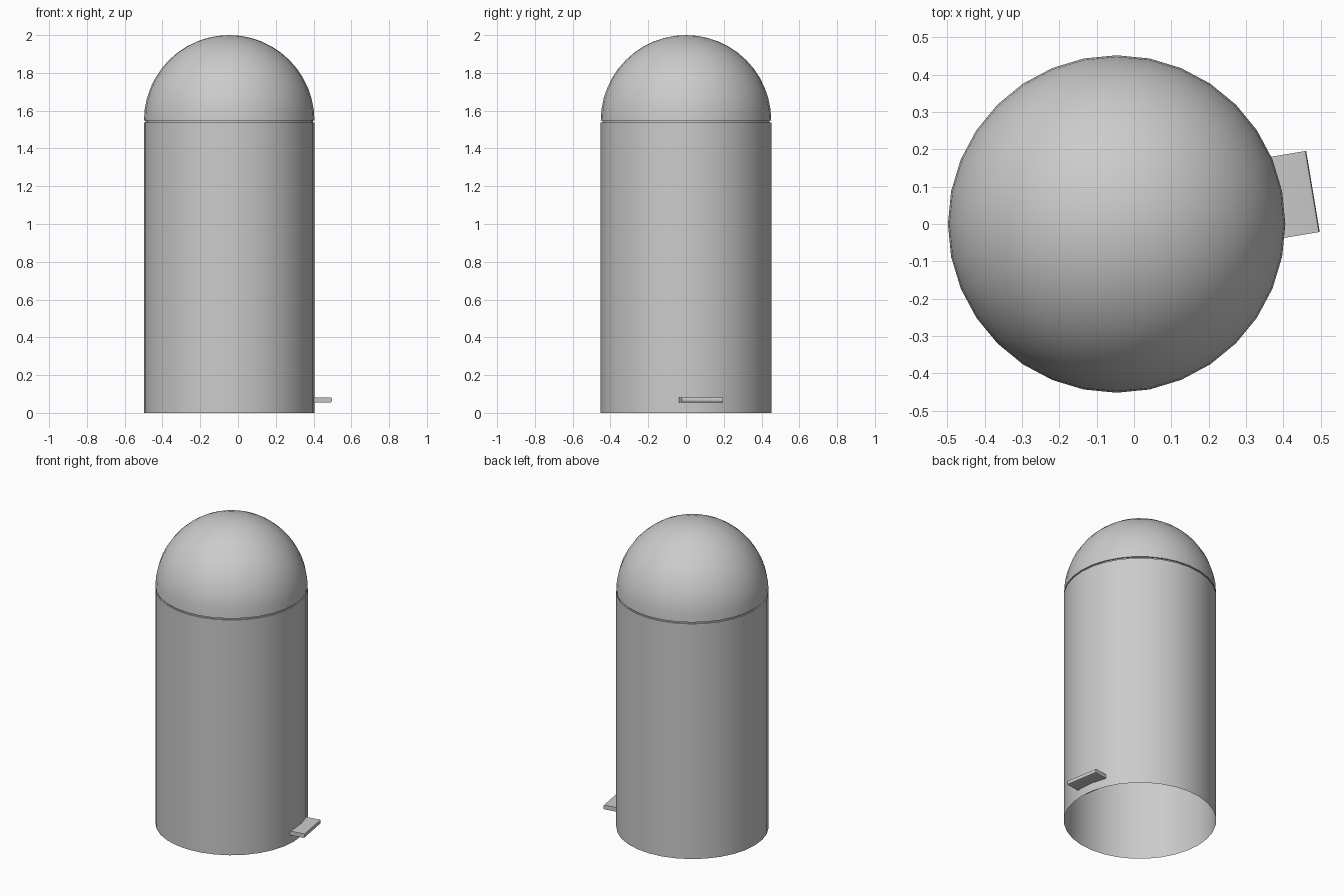
import bpy, bmesh, math
from mathutils import Matrix

if "Cube" in bpy.data.objects:
    bpy.data.objects.remove(bpy.data.objects["Cube"])

CX, R, N = -0.0465, 0.4515, 32


def finish(name, bm, angle=30):
    mesh = bpy.data.meshes.new(name)
    bm.to_mesh(mesh)
    bm.free()
    obj = bpy.data.objects.new(name, mesh)
    bpy.context.collection.objects.link(obj)
    bpy.ops.object.select_all(action='DESELECT')
    obj.select_set(True)
    bpy.context.view_layer.objects.active = obj
    bpy.ops.object.shade_smooth_by_angle(angle=math.radians(angle))
    return obj


def lathe(name, profile):
    """Revolve (radius, height) points, running upward, about the can axis."""
    bm = bmesh.new()
    rings = []
    for r, z in profile:
        if r < 1e-5:
            rings.append([bm.verts.new((CX, 0, z))])
            continue
        rings.append([bm.verts.new((CX + r * math.cos(2 * math.pi * i / N),
                                    r * math.sin(2 * math.pi * i / N), z)) for i in range(N)])
    for a, b in zip(rings, rings[1:]):
        for i in range(N):
            j = (i + 1) % N
            if len(b) == 1:
                bm.faces.new((a[i], a[j], b[0]))
            else:
                bm.faces.new((a[i], a[j], b[j], b[i]))
    return finish(name, bm)


# Open-bottomed body with a small inset rim under the lid
lathe("bin_body", [(R, 0), (R, 1.537), (0.443, 1.537), (0.443, 1.547)])

# Domed lid with a turned-in lower lip
z0 = 1.547
dome = [(R * math.cos(math.pi / 2 * k / 12), z0 + (2 - z0) * math.sin(math.pi / 2 * k / 12))
        for k in range(12)]
lathe("dome_lid", [(0.443, z0)] + dome + [(0, 2)])

# Foot pedal, slightly turned, with bevelled outer edges
bm = bmesh.new()
bmesh.ops.create_cube(bm, size=1, matrix=Matrix.Diagonal((0.16, 0.22, 0.027, 1)))
outer = [e for e in bm.edges if all(v.co.x > 0 for v in e.verts)
         and abs(e.verts[0].co.y - e.verts[1].co.y) > 0.1]
bmesh.ops.bevel(bm, geom=outer, offset=0.008, segments=2, profile=0.5, affect='EDGES')
bm.transform(Matrix.Translation((0.40, 0.074, 0.069)) @ Matrix.Rotation(math.radians(9.5), 4, 'Z'))
finish("foot_pedal", bm)
